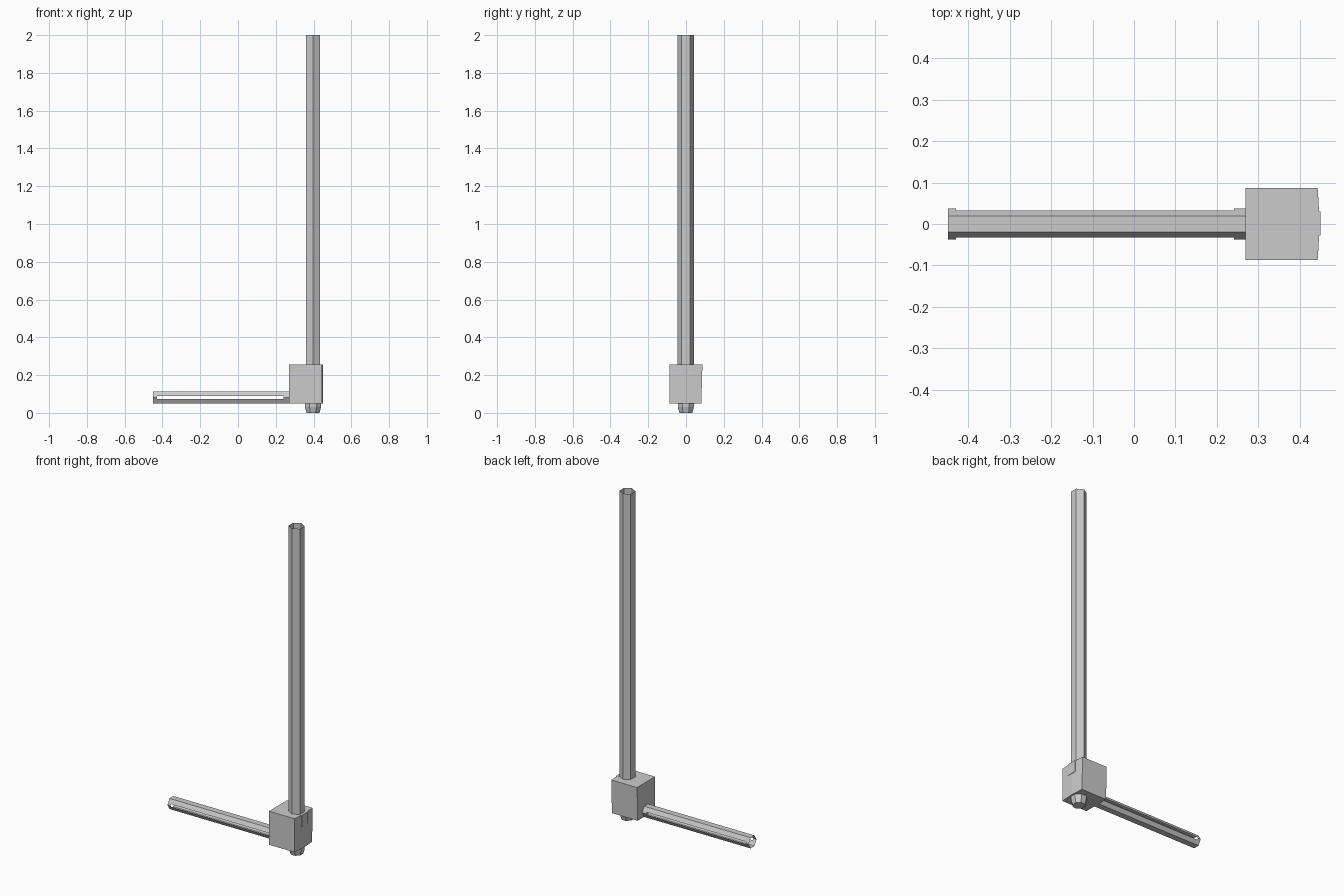
import bpy, bmesh
from math import pi, sin, cos, sqrt

if "Cube" in bpy.data.objects:
    bpy.data.objects.remove(bpy.data.objects["Cube"])


def make_object(name, bm):
    bmesh.ops.recalc_face_normals(bm, faces=bm.faces)
    mesh = bpy.data.meshes.new(name)
    bm.to_mesh(mesh)
    bm.free()
    ob = bpy.data.objects.new(name, mesh)
    bpy.context.collection.objects.link(ob)
    return ob


def prism(name, profile_rings, cap_start=False, cap_end=False, gap=None):
    """Skin closed rings of points; gap(i, j) skips single side panels."""
    bm = bmesh.new()
    rings = [[bm.verts.new(p) for p in ring] for ring in profile_rings]
    n = len(rings[0])
    for i in range(len(rings) - 1):
        for j in range(n):
            if gap and gap(i, j):
                continue
            k = (j + 1) % n
            bm.faces.new((rings[i][j], rings[i][k], rings[i + 1][k], rings[i + 1][j]))
    if cap_start:
        bm.faces.new(rings[0])
    if cap_end:
        bm.faces.new(rings[-1])
    return make_object(name, bm)


def ring_z(sides, r, z, turn):
    return [(0.397 + r * cos(turn + 2 * pi * i / sides),
             -0.001 + r * sin(turn + 2 * pi * i / sides), z) for i in range(sides)]


# Upright hexagonal open tube
prism("upright_tube", [ring_z(6, 0.044, z, pi / 2) for z in (0.25, 2.0)])

# Tapered foot plug
prism("foot_plug", [ring_z(8, r, z, pi / 8) for r, z in ((0.037, 0), (0.046, 0.03), (0.046, 0.06))],
      cap_start=True)

# Horizontal hexagonal tube, long slots along its two side corners
R, d, zc = 0.0375, 0.008, 0.082
h, e = R * sqrt(3) / 2, R - d / sqrt(3)
section = [(e, -d), (R, 0), (e, d), (R / 2, h), (-R / 2, h),
           (-e, d), (-R, 0), (-e, -d), (-R / 2, -h), (R / 2, -h)]
prism("slotted_arm", [[(x, y, zc + z) for y, z in section] for x in (-0.45, -0.43, 0.242, 0.275)],
      gap=lambda i, j: i == 1 and j in (0, 1, 5, 6))

# Corner joint block, slightly bowed on its outer side and tapered at the back
rings = []
for z, back in ((0.05, 0.081), (0.255, 0.087)):
    rings.append([(0.27, -0.087, z), (0.444, -0.087, z), (0.449, 0, z), (0.444, back, z), (0.27, back, z)])
prism("joint_block", rings, cap_start=True, cap_end=True)

# Small wedge tab on the outer side of the block
prism("wedge_tab", [[(0.437, -0.028, z), (0.451, -0.028, z), (0.451, 0.03, z), (0.431, 0.03, z)]
                    for z in (0.185, 0.2555)], cap_start=True, cap_end=True)
